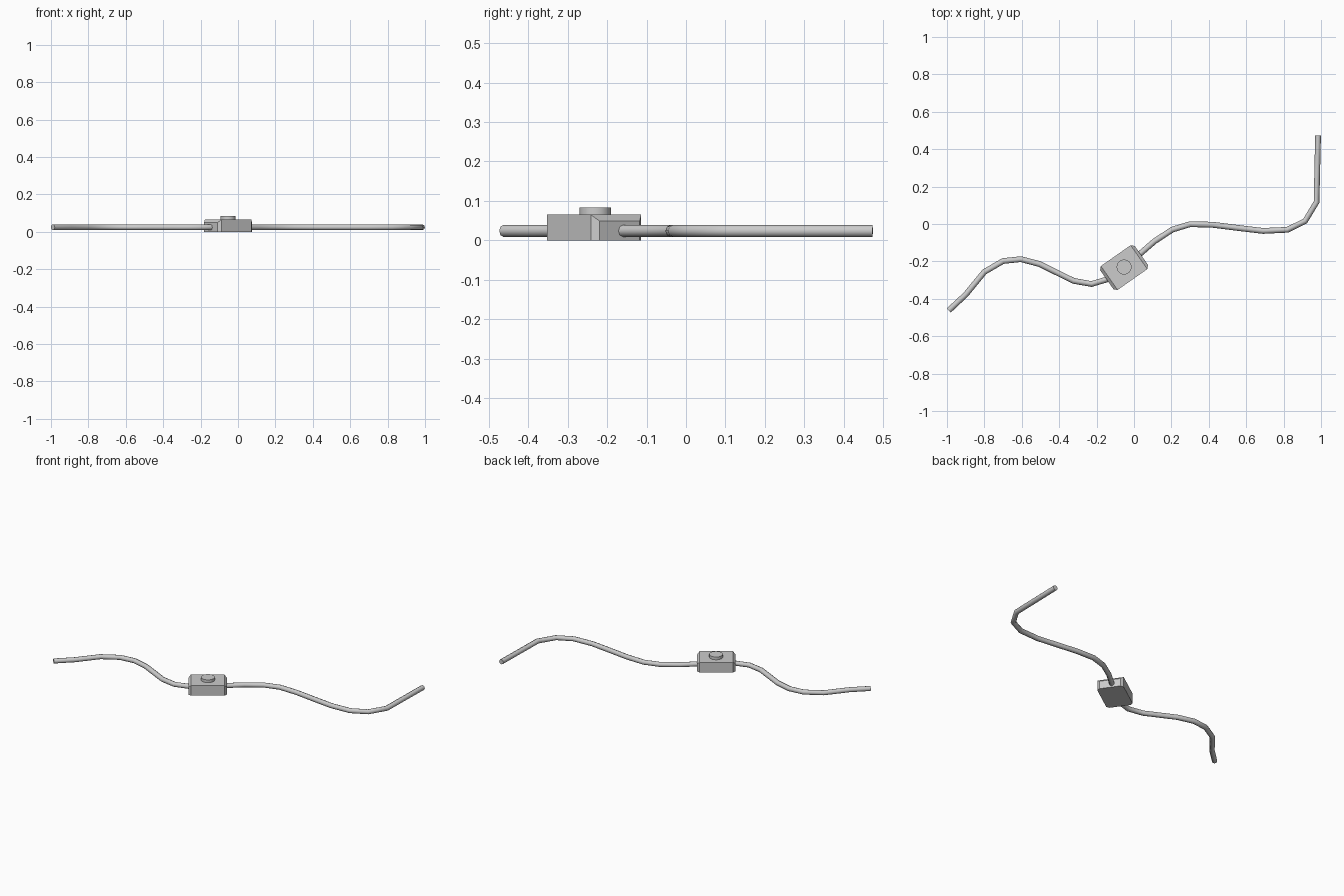
import bpy, bmesh
from math import radians
from mathutils import Matrix

if "Cube" in bpy.data.objects:
    bpy.data.objects.remove(bpy.data.objects["Cube"])

CX, CY, ANGLE = -0.053, -0.233, radians(35)


def smooth(obj, angle=40):
    bpy.ops.object.select_all(action='DESELECT')
    obj.select_set(True)
    bpy.context.view_layer.objects.active = obj
    bpy.ops.object.shade_smooth_by_angle(angle=radians(angle))


# Cable: eight-sided tube swept along a wavy path on the floor
path = [(-0.99, -0.462), (-0.90, -0.378), (-0.80, -0.256), (-0.70, -0.198),
        (-0.605, -0.188), (-0.505, -0.214), (-0.323, -0.304), (-0.227, -0.321),
        (-0.14, -0.295), (0.035, -0.157), (0.11, -0.092), (0.205, -0.03),
        (0.30, -0.001), (0.42, -0.004), (0.563, -0.022), (0.69, -0.037),
        (0.82, -0.031), (0.915, 0.016), (0.976, 0.117), (0.984, 0.473)]
curve = bpy.data.curves.new("cable", 'CURVE')
curve.dimensions = '3D'
curve.bevel_depth = 0.0155
curve.bevel_resolution = 2
curve.use_fill_caps = True
spline = curve.splines.new('POLY')
spline.points.add(len(path) - 1)
for p, (x, y) in zip(spline.points, path):
    p.co = (x, y, 0.024, 1)
cable = bpy.data.objects.new("cable", curve)
bpy.context.collection.objects.link(cable)
bpy.context.view_layer.objects.active = cable
cable.select_set(True)
bpy.ops.object.convert(target='MESH')
smooth(bpy.context.view_layer.objects.active, 50)

# Switch housing: box with chamfered sides and tops on its two cable ends
A, B, H, C = 0.113, 0.078, 0.065, 0.016
bm = bmesh.new()
bmesh.ops.create_cube(bm, size=1, matrix=Matrix.Translation((0, 0, H / 2))
                      @ Matrix.Diagonal((2 * A, 2 * B, H, 1)))
ends = [e for e in bm.edges
        if abs(e.verts[0].co.x - e.verts[1].co.x) < 1e-5
        and max(v.co.z for v in e.verts) > H / 2]
bmesh.ops.bevel(bm, geom=ends, offset=C, offset_type='OFFSET', segments=1,
                affect='EDGES', profile=0.5)
mesh = bpy.data.meshes.new("switch_housing")
bm.to_mesh(mesh)
bm.free()
housing = bpy.data.objects.new("switch_housing", mesh)
housing.location = (CX, CY, 0)
housing.rotation_euler.z = ANGLE
bpy.context.collection.objects.link(housing)

# Round push button on top
bpy.ops.mesh.primitive_cylinder_add(vertices=24, radius=0.04, depth=0.033,
                                    location=(CX, CY + 0.003, 0.0665))
button = bpy.context.object
button.name = "push_button"
smooth(button)
